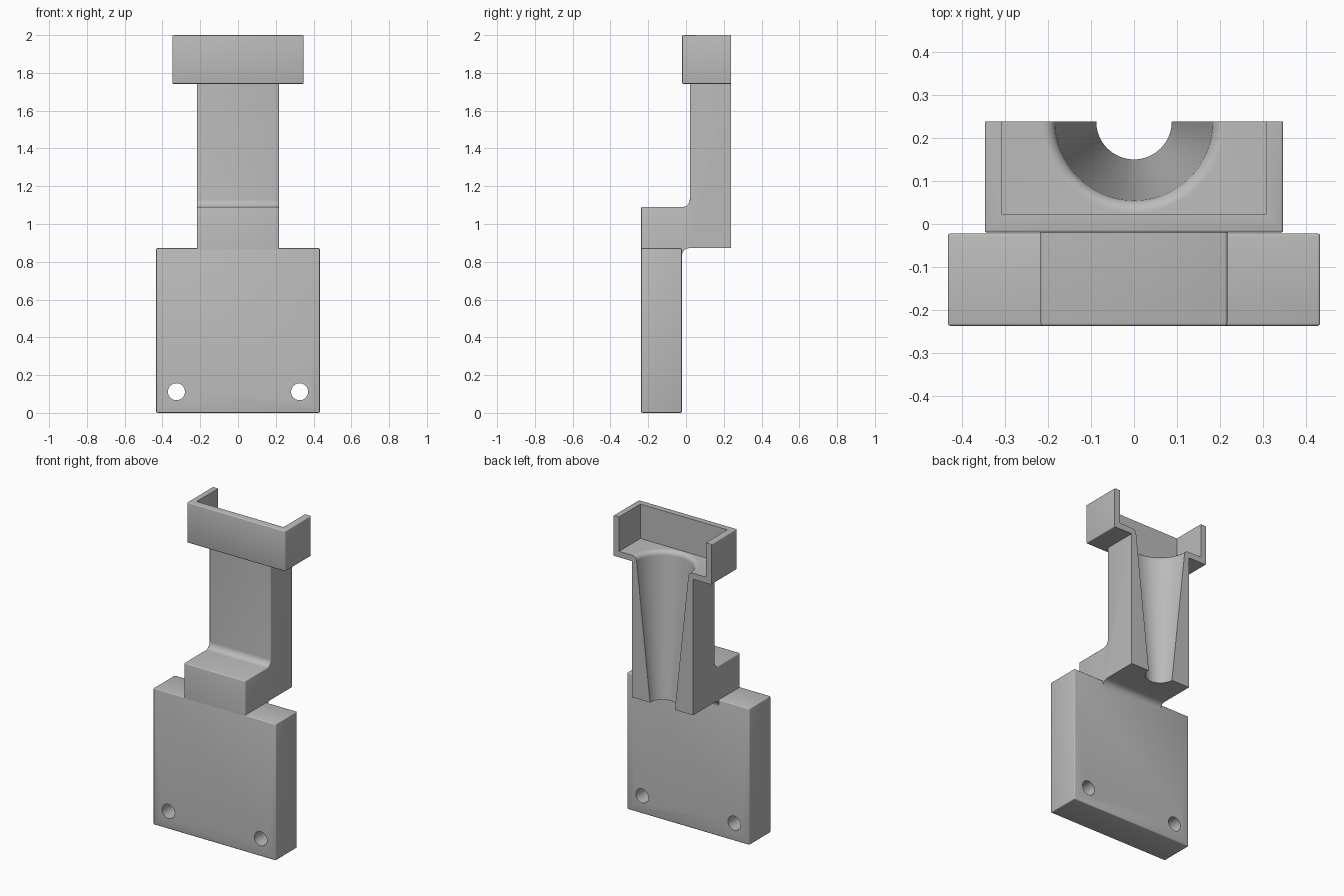
import bpy, bmesh, math
from mathutils import Vector, Matrix

old = bpy.data.objects.get("Cube")
if old:
    bpy.data.objects.remove(old)

BACK = 0.238      # flat rear face
JOINT = 1.742     # neck meets tray
TOP = 0.872       # top of plate

gray = bpy.data.materials.new("plain gray")
gray.use_nodes = True
gray.diffuse_color = (0.5, 0.5, 0.5, 1)
gray.node_tree.nodes["Principled BSDF"].inputs["Base Color"].default_value = (0.5, 0.5, 0.5, 1)


def make_object(name, bm):
    bmesh.ops.recalc_face_normals(bm, faces=bm.faces)
    mesh = bpy.data.meshes.new(name)
    bm.to_mesh(mesh)
    bm.free()
    mesh.materials.append(gray)
    ob = bpy.data.objects.new(name, mesh)
    bpy.context.collection.objects.link(ob)
    return ob


def box(x, y0, y1, z0, z1):
    bm = bmesh.new()
    bmesh.ops.create_cube(bm, size=1)
    bmesh.ops.transform(bm, verts=bm.verts, matrix=Matrix.Translation((0, (y0 + y1) / 2, (z0 + z1) / 2))
                        @ Matrix.Diagonal((2 * x, y1 - y0, z1 - z0, 1)))
    return bm


def soften(bm, rule, width=0.006):
    bmesh.ops.recalc_face_normals(bm, faces=bm.faces)
    edges = [e for e in bm.edges if e.calc_face_angle(0) > 1 and rule(*[v.co for v in e.verts])]
    bmesh.ops.bevel(bm, geom=edges, offset=width, segments=3, profile=0.5, affect='EDGES')


def arc(cy, cz, r, start, end, n=8):
    steps = [math.radians(start + (end - start) * i / n) for i in range(n + 1)]
    return [(cy + r * math.cos(a), cz + r * math.sin(a)) for a in steps]


def finish(ob, cutters):
    bpy.context.view_layer.objects.active = ob
    for other in bpy.context.selected_objects:
        other.select_set(False)
    ob.select_set(True)
    for cutter in cutters:
        mod = ob.modifiers.new("cut", 'BOOLEAN')
        mod.operation = 'DIFFERENCE'
        mod.solver = 'EXACT'
        mod.object = cutter
        bpy.ops.object.modifier_apply(modifier=mod.name)
    bpy.ops.object.shade_smooth_by_angle(angle=math.radians(35))


# Mounting plate
bm = box(0.433, -0.237, -0.022, 0, TOP)
soften(bm, lambda a, b: True)
plate = make_object("mounting_plate", bm)

# Offset neck, a side profile extruded across x
profile = [(-0.237, TOP - 0.006), (-0.03, TOP - 0.006), (-0.03, 0.832)]
profile += arc(0.018, 0.832, 0.04, 180, 90)
profile += [(BACK, TOP), (BACK, JOINT), (0.02, JOINT)]
profile += arc(-0.02, 1.13, 0.04, 0, -90)
profile += [(-0.237, 1.09)]
bm = bmesh.new()
face = bm.faces.new([bm.verts.new((-0.217, y, z)) for y, z in profile])
made = bmesh.ops.extrude_face_region(bm, geom=[face])["geom"]
bmesh.ops.translate(bm, vec=(0.434, 0, 0), verts=[v for v in made if isinstance(v, bmesh.types.BMVert)])
soften(bm, lambda a, b: max(a.z, b.z) > 1 and min(a.y, b.y) < 0.03
       and (a.z + b.z) / 2 < JOINT - 0.01 and (a - b).length > 0.001)
neck = make_object("offset_neck", bm)

# Open-backed tray
bm = box(0.347, -0.02, BACK, JOINT, 2)
soften(bm, lambda a, b: min(a.y, b.y) < BACK - 0.01 or a.z + b.z > 3.9 and a.y < 0)
tray = make_object("tray", bm)

# Cutters: tray cavity, tapered half funnel with rounded lip, bolt holes
cavity = make_object("cavity_cutter", box(0.307, 0.022, 0.4, 1.78, 2.2))

bm = bmesh.new()
curve = [(0, 0.8), (0.08, 0.8)] + arc(0.213, 1.75, 0.03, 180, 90) + [(0.213, 1.9), (0, 1.9)]
verts = [bm.verts.new((r, BACK, z)) for r, z in curve]
edges = [bm.edges.new(pair) for pair in zip(verts, verts[1:])]
bmesh.ops.spin(bm, geom=verts + edges, cent=(0, BACK, 0), axis=(0, 0, 1),
               angle=math.tau, steps=64, use_merge=True)
bmesh.ops.remove_doubles(bm, verts=bm.verts, dist=0.0001)
funnel = make_object("funnel_cutter", bm)

bolts = []
for side in (-1, 1):
    bm = bmesh.new()
    bmesh.ops.create_cone(bm, cap_ends=True, segments=40, radius1=0.045, radius2=0.045, depth=0.6,
                          matrix=Matrix.Translation(Vector((side * 0.326, -0.13, 0.112)))
                          @ Matrix.Rotation(math.pi / 2, 4, 'X'))
    bolts.append(make_object("bolt_hole_cutter", bm))

finish(plate, bolts)
finish(neck, [funnel])
finish(tray, [cavity, funnel])

for cutter in [cavity, funnel] + bolts:
    bpy.data.objects.remove(cutter)
